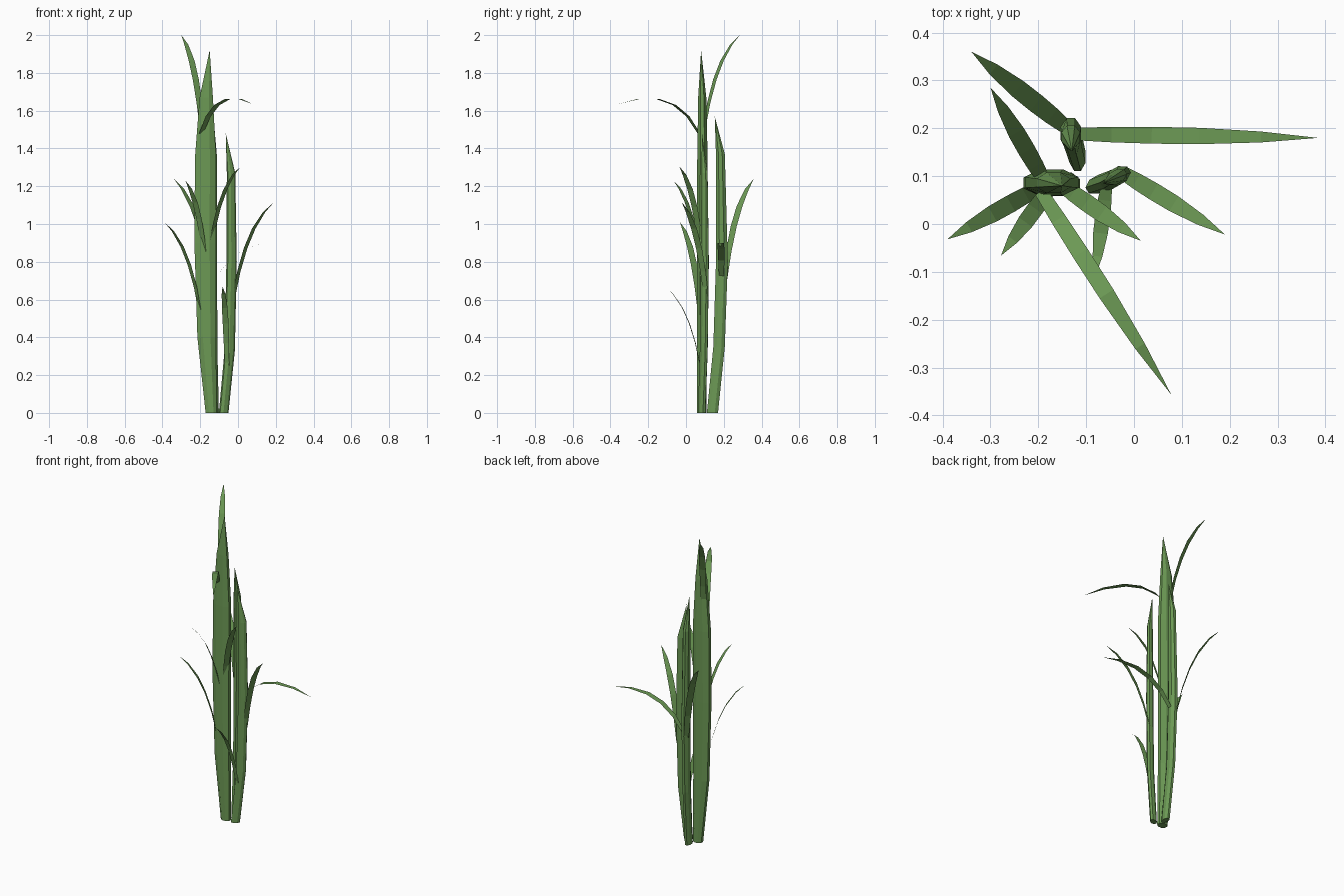
import bpy
from math import cos, sin, pi, radians
from mathutils import Vector

green = bpy.data.materials.new("leaf_green")
green.diffuse_color = (0.15, 0.32, 0.09, 1)


def add_mesh(name, verts, faces):
    me = bpy.data.meshes.new(name)
    me.from_pydata(verts, [], faces)
    me.materials.append(green)
    ob = bpy.data.objects.new(name, me)
    bpy.context.collection.objects.link(ob)
    return ob


# Stem: stacked flattened octagons closing to a pointed tip
# rings are (x, y, z, half length, half thickness)
def stem(name, angle, rings, tip, n=8):
    ca, sa = cos(radians(angle)), sin(radians(angle))
    verts, faces = [], []
    for x, y, z, a, b in rings:
        for i in range(n):
            t = 2 * pi * (i + 0.5) / n
            u, v = a * cos(t) * 1.06, b * sin(t) * 1.06
            verts.append((x + u * ca - v * sa, y + u * sa + v * ca, z))
    for r in range(len(rings) - 1):
        for i in range(n):
            j = (i + 1) % n
            faces.append((r * n + i, r * n + j, (r + 1) * n + j, (r + 1) * n + i))
    top = (len(rings) - 1) * n
    verts.append(tip)
    faces += [(top + i, top + (i + 1) % n, len(verts) - 1) for i in range(n)]
    faces.append(tuple(reversed(range(n))))
    add_mesh(name, verts, faces)


stem("tall_stem", 0, [
    (-0.142, 0.083, 0, 0.030, 0.025),
    (-0.166, 0.084, 0.4, 0.050, 0.026),
    (-0.174, 0.086, 0.9, 0.058, 0.028),
    (-0.172, 0.087, 1.35, 0.057, 0.028),
    (-0.168, 0.086, 1.67, 0.036, 0.022)], (-0.15, 0.08, 1.92))
stem("middle_stem", 90, [
    (-0.118, 0.140, 0, 0.030, 0.017),
    (-0.128, 0.175, 0.35, 0.031, 0.019),
    (-0.132, 0.190, 0.8, 0.032, 0.022),
    (-0.132, 0.182, 1.37, 0.024, 0.020)], (-0.13, 0.152, 1.57))
stem("short_stem", 30, [
    (-0.076, 0.083, 0, 0.026, 0.017),
    (-0.044, 0.094, 0.33, 0.028, 0.018),
    (-0.034, 0.100, 0.8, 0.028, 0.018),
    (-0.037, 0.098, 1.27, 0.023, 0.014)], (-0.065, 0.085, 1.48))


# Leaf: thin tapering blade along an arching curve
def leaf(name, base, tip, rise=0.77, wide=1.0):
    p0, p2 = Vector(base), Vector(tip)
    d = p2 - p0
    p1 = p0 + Vector((d.x * 0.3, d.y * 0.3, d.z * rise))
    side = Vector((-d.y, d.x, 0)).normalized()
    verts, faces = [], []
    for t, w in ((0, 0.028), (0.2, 0.034), (0.4, 0.037), (0.6, 0.036), (0.82, 0.024)):
        p = p0 * (1 - t) ** 2 + p1 * 2 * t * (1 - t) + p2 * t * t
        verts += [p + side * w * wide / 2, p - side * w * wide / 2]
    verts.append(p2)
    for i in range(4):
        faces.append((2 * i, 2 * i + 1, 2 * i + 3, 2 * i + 2))
    faces.append((8, 9, 10))
    add_mesh(name, verts, faces)


leaves = [
    ((-0.145, 0.205, 0.70), (-0.34, 0.36, 1.24), 0.77, 1.1),
    ((-0.190, 0.095, 1.50), (-0.30, 0.285, 2.00), 0.77, 1.0),
    ((-0.115, 0.188, 0.72), (0.385, 0.18, 0.875), 1.65, 0.95),
    ((-0.195, 0.068, 1.48), (0.078, -0.357, 1.635), 1.68, 0.95),
    ((-0.200, 0.075, 0.53), (-0.39, -0.032, 1.01), 0.77, 1.0),
    ((-0.175, 0.075, 0.80), (-0.278, -0.066, 1.23), 0.77, 0.95),
    ((-0.150, 0.080, 0.85), (0.014, -0.035, 1.305), 0.77, 1.0),
    ((-0.025, 0.108, 0.60), (0.19, -0.022, 1.115), 0.77, 1.0),
    ((-0.058, 0.075, 0.25), (-0.082, -0.112, 0.67), 0.77, 0.85),
]
for i, spec in enumerate(leaves):
    leaf(f"leaf_{i + 1}", *spec)
